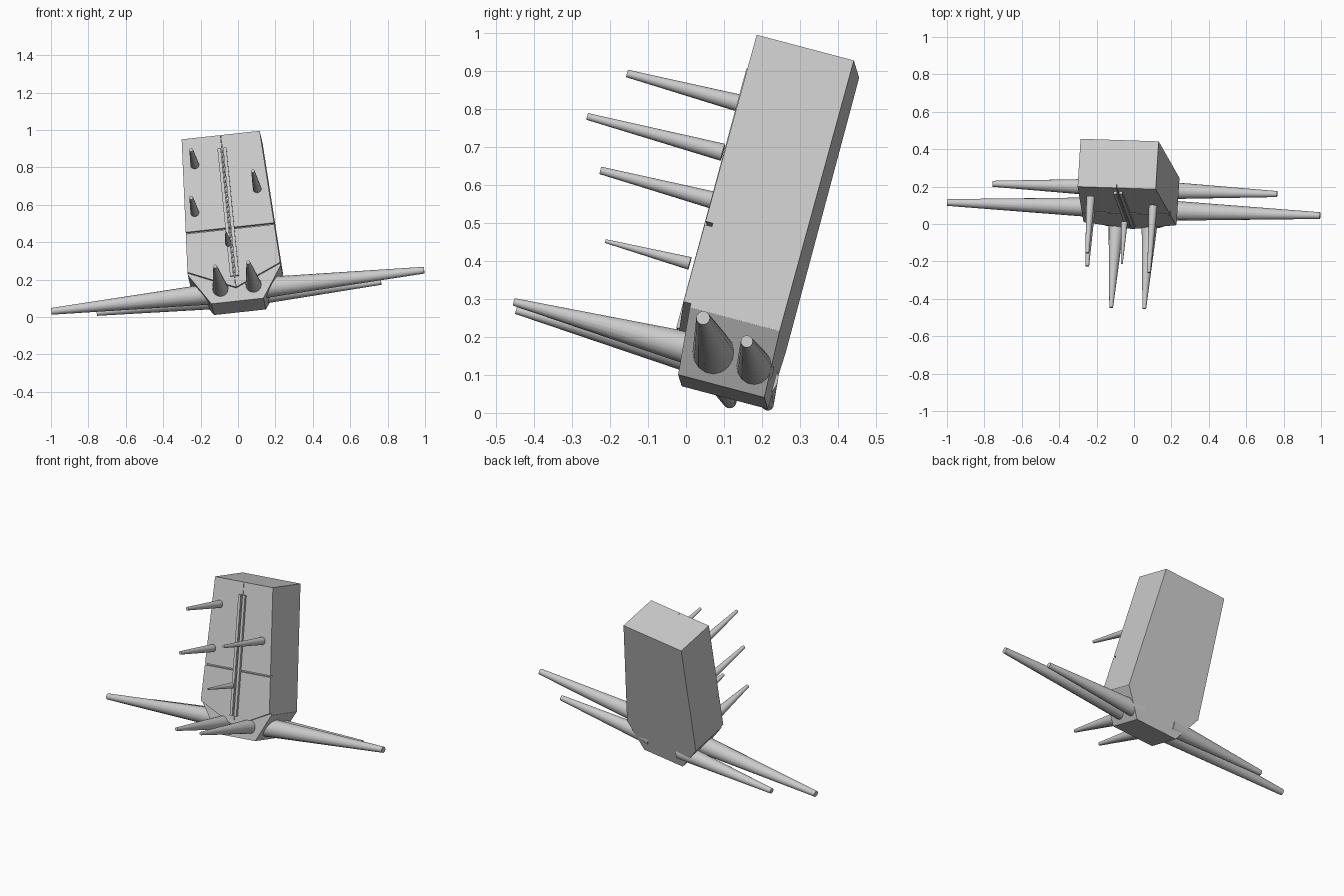
import bpy, bmesh
from mathutils import Vector, Matrix

if "Cube" in bpy.data.objects:
    bpy.data.objects.remove(bpy.data.objects["Cube"])

# Tilted frame shared by every part: x across, y into the casket, z up its length
EX = Vector((0.993, -0.033, 0.108)).normalized()
EZ = Vector((-0.095, 0.26, 0.961))
EZ = (EZ - EX * EZ.dot(EX)).normalized()
EY = EZ.cross(EX)
ORIGIN = Vector((-0.005, -0.045, 0.093))
FRAME = Matrix((EX, EY, EZ)).transposed().to_4x4()
FRAME.translation = ORIGIN

grey = bpy.data.materials.new("light_grey")
grey.diffuse_color = (0.6, 0.6, 0.6, 1)
grey.use_nodes = True
grey.node_tree.nodes["Principled BSDF"].inputs["Base Color"].default_value = grey.diffuse_color


def finish(name, bm, smooth=False):
    bmesh.ops.recalc_face_normals(bm, faces=bm.faces)
    mesh = bpy.data.meshes.new(name)
    bm.to_mesh(mesh)
    bm.free()
    mesh.materials.append(grey)
    obj = bpy.data.objects.new(name, mesh)
    bpy.context.collection.objects.link(obj)
    if smooth:
        bpy.context.view_layer.objects.active = obj
        obj.select_set(True)
        bpy.ops.object.shade_smooth_by_angle(angle=0.8)
        obj.select_set(False)


def prism(name, outline, y0, y1, tuck=0.0):
    """Extrude an (x, z) outline in depth; tuck pushes the lowest front edge back."""
    bm = bmesh.new()
    front = [bm.verts.new((x, y0 + (tuck if z == 0 else 0), z)) for x, z in outline]
    back = [bm.verts.new((x, y1, z)) for x, z in outline]
    bm.faces.new(front)
    bm.faces.new(back[::-1])
    for i in range(len(outline)):
        j = (i + 1) % len(outline)
        bm.faces.new((front[i], back[i], back[j], front[j]))
    bm.transform(FRAME)
    finish(name, bm)


def spike(name, tip, direction, length, r_base, r_tip):
    """Tapered cone whose blunt tip sits at a world point."""
    bm = bmesh.new()
    bmesh.ops.create_cone(bm, cap_ends=True, segments=16, radius1=r_base,
                          radius2=r_tip, depth=length)
    turn = direction.to_track_quat('Z', 'Y').to_matrix().to_4x4()
    bm.transform(Matrix.Translation(Vector(tip) - direction * length / 2) @ turn)
    finish(name, bm, True)


def half_width(z):
    return 0.21 + (0.915 - z) / 0.745 * 0.04


# Casket body with shoulders and a narrow lower end
prism("casket_body", [(-0.21, 0.915), (0.21, 0.915), (0.25, 0.17), (0.25, 0.17 - 0.001),
                      (0.14, 0), (-0.14, 0), (-0.25, 0.17 - 0.001), (-0.25, 0.17)],
      0.02, 0.265, 0.01)

# Door panels, mirrored, with narrow seams between them
for side, s in (("right", 1), ("left", -1)):
    upper = [(0.001, 0.915), (0.21, 0.915), (half_width(0.401), 0.401), (0.001, 0.401)]
    lower = [(0.001, 0.392), (half_width(0.392), 0.392), (half_width(0.18), 0.18), (0.001, 0.07)]
    prism("upper_door_" + side, [(s * x, z) for x, z in upper], 0, 0.021)
    prism("lower_door_" + side, [(s * x, z) for x, z in lower], 0, 0.021)
    # Raised strips beside the centre seam
    strip = [(0.006, 0.84), (0.024, 0.84), (0.024, 0.13), (0.006, 0.13)]
    prism("door_strip_" + side, [(s * x, z) for x, z in strip], -0.014, 0.005)

# Long side spikes
for name, tip, way in (("front_right_side_spike", (0.995, 0.045, 0.25), 1),
                       ("front_left_side_spike", (-0.998, 0.115, 0.03), -1)):
    spike(name, tip, EX * way, 0.9, 0.058, 0.018)
for name, tip, way in (("rear_right_side_spike", (0.765, 0.16, 0.188), 1),
                       ("rear_left_side_spike", (-0.755, 0.215, 0.022), -1)):
    spike(name, tip, EX * way, 0.66, 0.05, 0.016)

# Spikes standing out of the front
for name, tip, length, rb, rt in (
        ("top_left_spike", (-0.25, -0.155, 0.893), 0.31, 0.023, 0.01),
        ("upper_right_spike", (0.08, -0.26, 0.78), 0.37, 0.023, 0.009),
        ("middle_left_spike", (-0.25, -0.225, 0.638), 0.31, 0.023, 0.01),
        ("centre_spike", (-0.065, -0.212, 0.452), 0.23, 0.017, 0.005),
        ("bottom_left_spike", (-0.122, -0.447, 0.27), 0.48, 0.043, 0.01),
        ("bottom_right_spike", (0.055, -0.453, 0.292), 0.48, 0.043, 0.01)):
    spike(name, tip, -EY, length, rb, rt)
